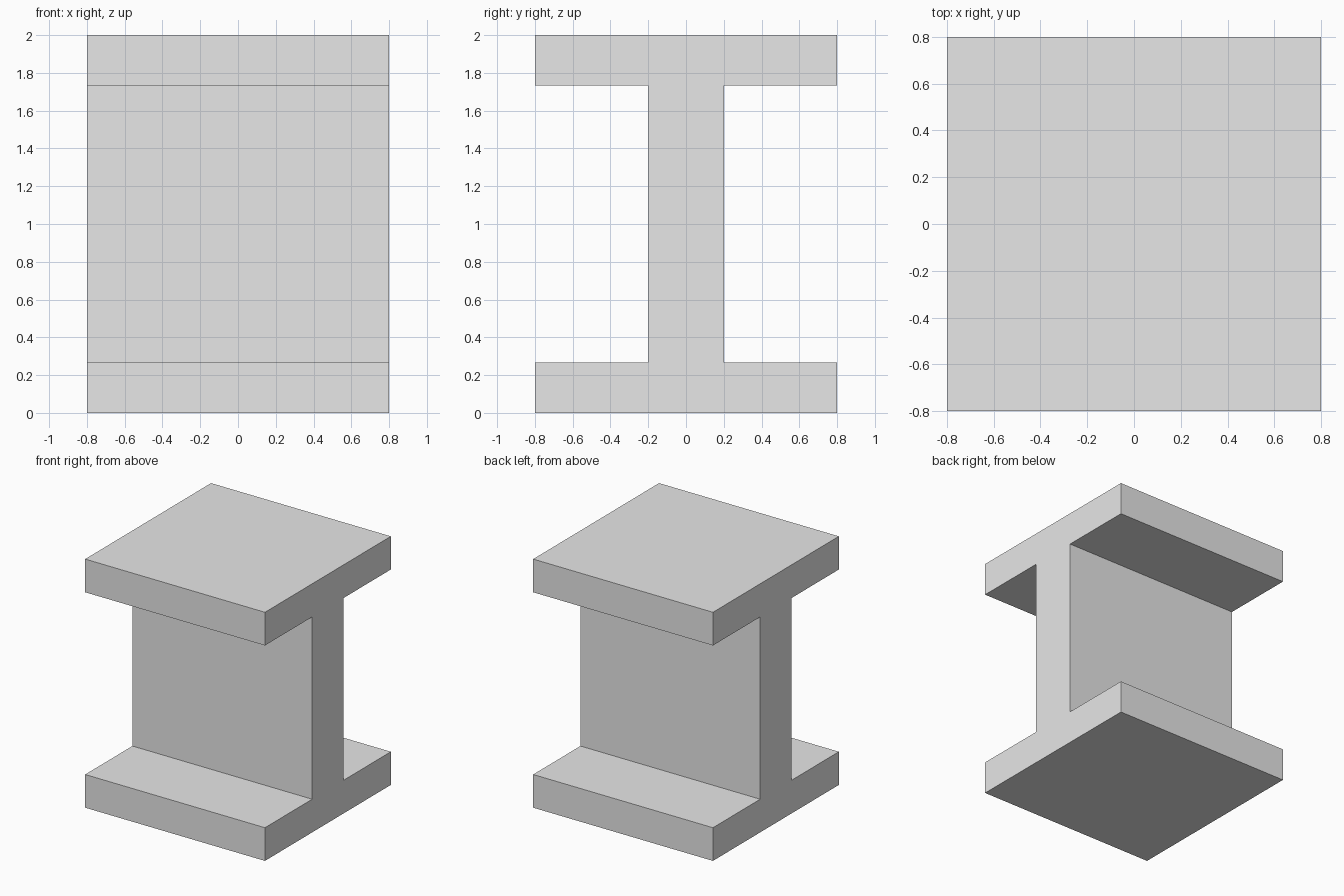
import bpy
import bmesh

# Remove the default cube
cube = bpy.data.objects.get("Cube")
if cube:
    bpy.data.objects.remove(cube, do_unlink=True)

# Plain grey material
GREY = (0.8, 0.8, 0.8, 1.0)
grey = bpy.data.materials.new("plain_grey")
grey.use_nodes = True
grey.diffuse_color = GREY
grey.node_tree.nodes["Principled BSDF"].inputs["Base Color"].default_value = GREY

# Beam dimensions
LENGTH, HEIGHT = 1.6, 2.0
FLANGE, WEB = 0.8, 0.2      # half widths along y
THICK = 0.267               # flange thickness

# I-shaped section: one side from bottom to top, then mirrored
side = [(FLANGE, 0), (FLANGE, THICK), (WEB, THICK),
        (WEB, HEIGHT - THICK), (FLANGE, HEIGHT - THICK), (FLANGE, HEIGHT)]
section = side + [(-y, z) for y, z in reversed(side)]

# Extrude the section along x
bm = bmesh.new()
end = bm.faces.new([bm.verts.new((-LENGTH / 2, y, z)) for y, z in section])
extruded = bmesh.ops.extrude_face_region(bm, geom=[end], use_keep_orig=True)
moved = [g for g in extruded["geom"] if isinstance(g, bmesh.types.BMVert)]
bmesh.ops.translate(bm, verts=moved, vec=(LENGTH, 0, 0))
bmesh.ops.recalc_face_normals(bm, faces=bm.faces)

mesh = bpy.data.meshes.new("i_beam")
bm.to_mesh(mesh)
bm.free()
mesh.materials.append(grey)
beam = bpy.data.objects.new("i_beam", mesh)
bpy.context.collection.objects.link(beam)
